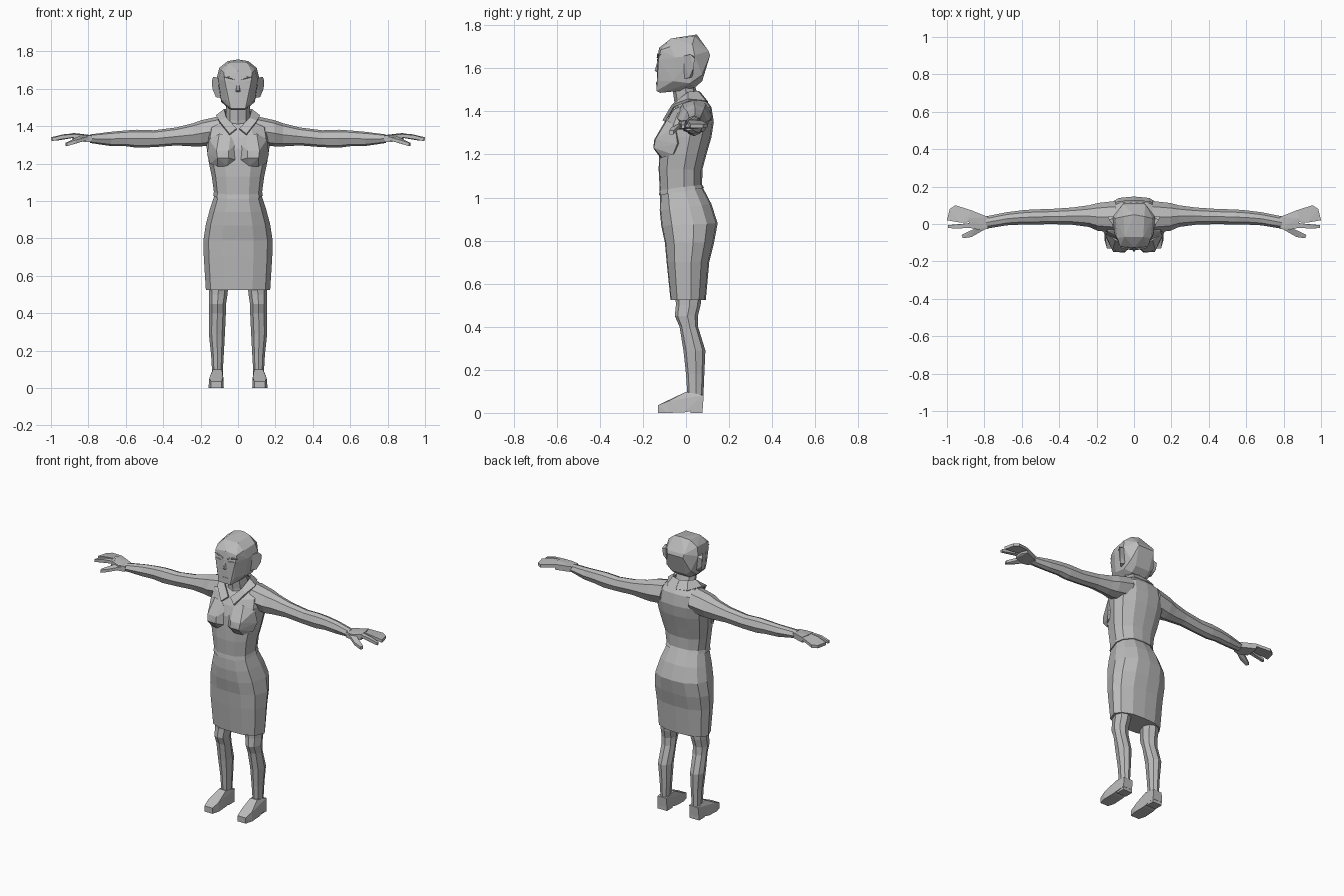
import bpy, bmesh, math
from mathutils import Vector

grey = bpy.data.materials.new("plain grey")
grey.diffuse_color = (0.5, 0.5, 0.5, 1)


def finish(name, bm, mirror=False):
    bmesh.ops.recalc_face_normals(bm, faces=bm.faces)
    me = bpy.data.meshes.new(name)
    bm.to_mesh(me)
    bm.free()
    ob = bpy.data.objects.new(name, me)
    bpy.context.collection.objects.link(ob)
    me.materials.append(grey)
    if mirror:
        ob.modifiers.new("mirror", 'MIRROR').use_mirror_merge = False
    return ob


def loft(name, rings, mirror=False):
    """Skin a stack of closed rings and cap both ends."""
    bm = bmesh.new()
    vs = [[bm.verts.new(p) for p in r] for r in rings]
    n = len(vs[0])
    for a, b in zip(vs, vs[1:]):
        for i in range(n):
            j = (i + 1) % n
            bm.faces.new((a[i], a[j], b[j], b[i]))
    bm.faces.new(vs[0])
    bm.faces.new(vs[-1])
    return finish(name, bm, mirror)


def hull(name, pts, mirror=True, both=False):
    """Faceted convex solid; both=True reflects the points in x first."""
    if both:
        pts = pts + [(-x, y, z) for x, y, z in pts if x > 0]
    bm = bmesh.new()
    for p in pts:
        bm.verts.new(p)
    res = bmesh.ops.convex_hull(bm, input=bm.verts)
    loose = [v for v in bm.verts if not v.link_faces]
    bmesh.ops.delete(bm, geom=loose, context='VERTS')
    bmesh.ops.dissolve_limit(bm, angle_limit=0.03, verts=bm.verts, edges=bm.edges)
    return finish(name, bm, mirror)


BODY = [(0, -1), (.45, -.96), (.85, -.62), (1, .15), (.86, .62), (.48, .94), (0, 1)]
LIMB = [(0, -1), (.65, -.75), (1, .1), (.7, .75), (0, 1)]


def section(half, zf, zb, yf, yb, w, xc=0):
    """Horizontal ring; height slides from zf at the front to zb at the back."""
    full = half + [(-x, y) for x, y in half[-2:0:-1]]
    out = []
    for x, y in full:
        t = (y + 1) / 2
        out.append((xc + x * w, yf + (yb - yf) * t, zf + (zb - zf) * t))
    return out


# Skirt
loft("skirt", [section(BODY, *r) for r in (
    (1.02, 1.05, -.120, .076, .124), (.94, .97, -.122, .118, .150),
    (.87, .88, -.115, .147, .172), (.79, .79, -.098, .130, .185),
    (.70, .70, -.090, .108, .183), (.525, .525, -.072, .092, .172))])

# Blouse with a small hem over the waist
loft("blouse", [section(BODY, *r) for r in (
    (1.01, 1.045, -.126, .083, .133), (1.035, 1.06, -.122, .075, .129),
    (1.13, 1.13, -.127, .076, .140), (1.20, 1.20, -.125, .095, .155),
    (1.28, 1.28, -.120, .118, .167), (1.34, 1.35, -.100, .129, .175),
    (1.385, 1.42, -.075, .118, .165), (1.41, 1.47, -.055, .080, .090))])

# Bust
hull("bust", [
    (.015, -.11, 1.30), (.155, -.05, 1.33), (.165, -.04, 1.25), (.15, -.06, 1.20),
    (.015, -.122, 1.22), (.05, -.152, 1.23), (.11, -.150, 1.23), (.05, -.147, 1.27),
    (.115, -.142, 1.27), (.04, -.10, 1.35), (.10, -.088, 1.36), (.06, -.12, 1.185),
    (.11, -.11, 1.185), (.08, 0, 1.26)])

# Collar, a folded strip from the nape to the front points
upper = [(0, .062, 1.485), (.05, .052, 1.49), (.072, .01, 1.485), (.06, -.045, 1.44), (.008, -.083, 1.385)]
lower = [(0, .098, 1.44), (.07, .088, 1.445), (.115, .01, 1.452), (.10, -.062, 1.425), (.045, -.103, 1.355)]
bm = bmesh.new()
u = [bm.verts.new(p) for p in upper]
l = [bm.verts.new(p) for p in lower]
for i in range(4):
    bm.faces.new((u[i], l[i], l[i + 1], u[i + 1]))
collar = finish("collar", bm, True)
solid = collar.modifiers.new("thickness", 'SOLIDIFY')
solid.thickness, solid.offset = .014, 0

# Neck
loft("neck", [section(LIMB, *r) for r in (
    (1.36, 1.42, -.052, .065, .072), (1.43, 1.46, -.052, .060, .066),
    (1.53, 1.53, -.066, .038, .062))])

# Head
hull("head", [
    (0, .05, 1.757), (.055, .04, 1.748), (.05, -.07, 1.738), (.10, .03, 1.712),
    (.09, -.075, 1.70), (.075, -.118, 1.685), (0, -.125, 1.695), (.06, .105, 1.68),
    (.055, .112, 1.66), (.113, .04, 1.66), (.105, -.05, 1.65), (.07, -.128, 1.64),
    (0, -.133, 1.64), (.085, .075, 1.57), (.05, .075, 1.54), (.09, .02, 1.53),
    (.09, -.06, 1.54), (.06, -.122, 1.54), (.04, -.137, 1.495), (.035, -.12, 1.486),
    (.05, -.03, 1.495), (.05, .04, 1.51)], mirror=False, both=True)

# Ears
hull("ear", [
    (.10, -.02, 1.655), (.132, .02, 1.665), (.14, .04, 1.645), (.137, .035, 1.60),
    (.118, .015, 1.555), (.085, -.015, 1.55), (.085, .03, 1.56), (.10, .04, 1.655)])

# Nose, brows, eyes and mouth as slight reliefs
hull("nose", [(.005, -.128, 1.645), (.016, -.13, 1.585), (.004, -.146, 1.59),
              (.004, -.13, 1.578)], mirror=False, both=True)


def plate(name, pts, depth=.006):
    hull(name, [(x, y + d, z) for x, y, z in pts for d in (0, depth)])


plate("brow", [(.015, -.135, 1.653), (.05, -.134, 1.668), (.082, -.121, 1.663),
               (.05, -.134, 1.660), (.015, -.136, 1.647)])
plate("eye", [(.025, -.135, 1.636), (.05, -.135, 1.643), (.072, -.129, 1.638), (.05, -.135, 1.631)])
plate("mouth", [(0, -.139, 1.535), (.025, -.138, 1.532), (0, -.139, 1.525)])


# Arms, from inside the shoulder out to the wrist
def arm_ring(x, yc, zc, ry, rz):
    ang = [math.radians(a) for a in (0, 50, 90, 130, 180, 230, 270, 310)]
    return [(x, yc + ry * math.cos(a), zc + rz * math.sin(a)) for a in ang]


loft("arm", [arm_ring(*r) for r in (
    (.10, .038, 1.378, .085, .075), (.195, .038, 1.362, .074, .070),
    (.24, .042, 1.354, .058, .062), (.33, .042, 1.345, .046, .048),
    (.45, .040, 1.333, .040, .045), (.54, .037, 1.333, .041, .048),
    (.60, .035, 1.335, .038, .042), (.68, .028, 1.332, .035, .038),
    (.79, .008, 1.333, .033, .023))], mirror=True)


# Hands: slabs with a thickness below the given top points
def slab(name, pts, thick):
    hull(name, [(x, y, z - d) for x, y, z in pts for d in (0, thick)])


slab("palm", [(.78, .037, 1.352), (.78, -.025, 1.350), (.82, -.034, 1.350),
              (.88, -.020, 1.358), (.885, .03, 1.364), (.87, .073, 1.358)], .034)
slab("fingers", [(.865, .072, 1.358), (.87, .01, 1.362), (.93, .008, 1.357),
                 (.955, .10, 1.343), (.985, .08, 1.340), (1.0, .02, 1.341)], .018)
slab("index_finger", [(.865, -.020, 1.358), (.865, .006, 1.360), (.94, -.024, 1.352),
                      (.94, -.003, 1.354), (.995, -.022, 1.337), (.995, -.006, 1.337)], .016)
slab("thumb", [(.80, -.030, 1.345), (.85, -.024, 1.345), (.87, -.070, 1.325),
               (.88, -.046, 1.325), (.915, -.076, 1.311), (.922, -.058, 1.311)], .018)

# Legs
loft("leg", [section(LIMB, z, z, yf, yb, w, xc) for z, xc, yf, yb, w in (
    (.58, .103, -.05, .075, .053), (.50, .106, -.047, .068, .050),
    (.45, .110, -.052, .055, .046), (.40, .110, -.030, .056, .045),
    (.29, .113, -.012, .090, .043), (.18, .110, .000, .085, .034),
    (.06, .110, .008, .080, .027))], mirror=True)

# Shoes with a separate low heel
hull("shoe", [(x, y, z) for x0, x1, y, z in (
    (.088, .145, -.130, 0), (.088, .145, -.130, .036), (.076, .158, -.085, 0),
    (.080, .153, -.080, .055), (.092, .138, -.050, .072), (.086, .134, .0, .098),
    (.080, .142, .082, .082), (.082, .146, .020, .015), (.080, .146, .078, .020),
    (.078, .156, -.010, .002)) for x in (x0, x1)])
hull("heel", [(x, y, z) for x in (.080, .146) for y in (.02, .077) for z in (0, .04)])
